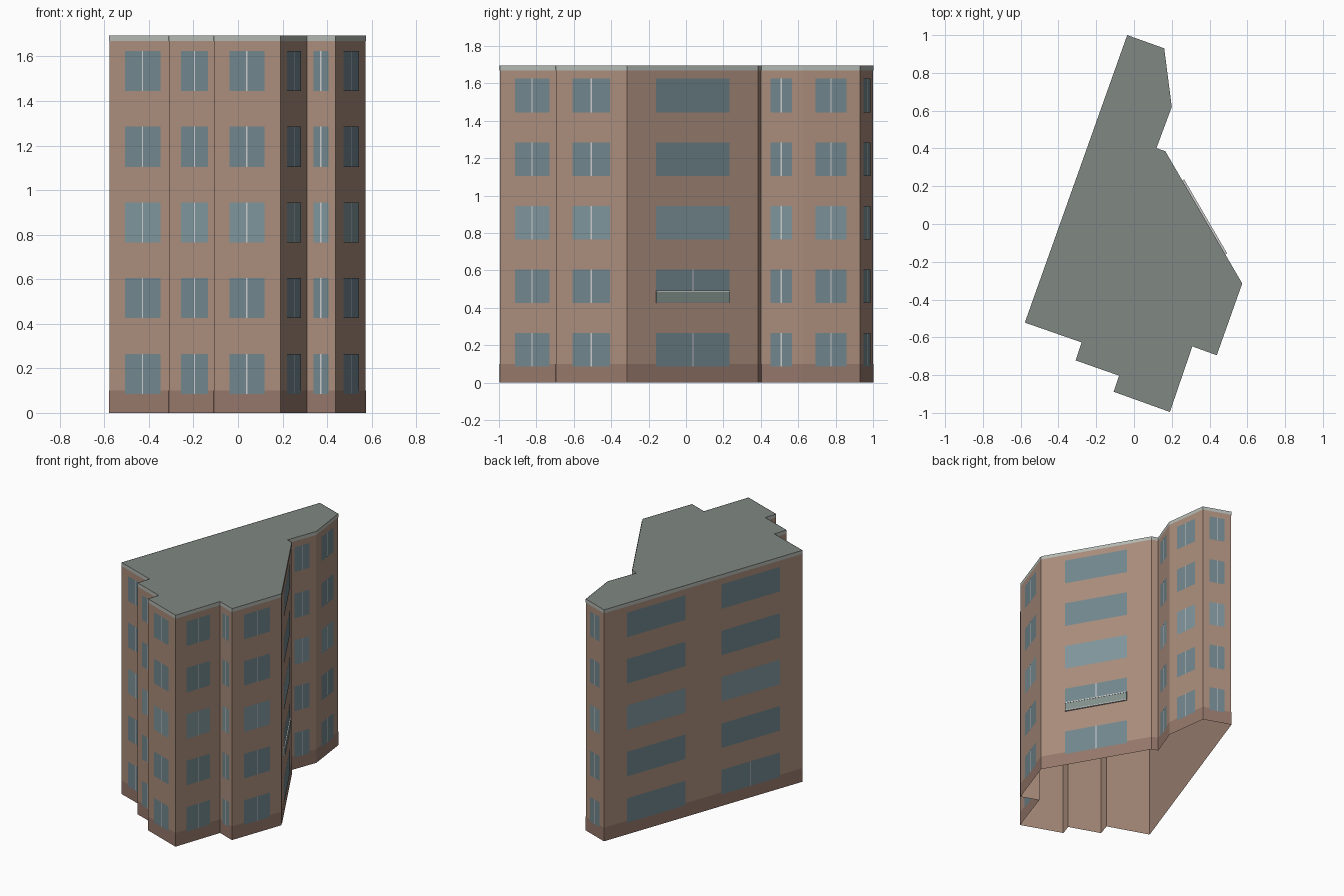
import bpy
from mathutils import Vector

if "Cube" in bpy.data.objects:
    bpy.data.objects.remove(bpy.data.objects["Cube"])

HEIGHT = 1.695
FLOORS, FLOOR_STEP, SILL, WIN_H = 5, 0.34, 0.085, 0.18

# Footprint, counterclockwise from the front left corner
PLAN = [(-0.578, -0.522), (-0.277, -0.627), (-0.309, -0.722), (-0.079, -0.803),
        (-0.108, -0.888), (0.19, -0.995), (0.309, -0.648), (0.438, -0.695),
        (0.573, -0.315), (0.166, 0.385), (0.119, 0.402), (0.2, 0.62),
        (0.16, 0.93), (-0.036, 1.0)]
P = [Vector((x, y, 0)) for x, y in PLAN]
N = len(P)


def material(name, rgb):
    m = bpy.data.materials.new(name)
    m.diffuse_color = (*rgb, 1)
    m.use_nodes = True
    m.node_tree.nodes["Principled BSDF"].inputs["Base Color"].default_value = m.diffuse_color
    return m


BRICK = material("brick", (0.40, 0.265, 0.20))
PLINTH = material("plinth", (0.30, 0.185, 0.145))
ROOF = material("roof", (0.215, 0.243, 0.225))
TRIM = material("trim", (0.45, 0.48, 0.45))
GLASS = material("glass", (0.165, 0.24, 0.27))
GLASS_LIGHT = material("light_glass", (0.21, 0.30, 0.33))
FRAME = material("frame", (0.55, 0.58, 0.56))
RAIL_PANEL = material("rail_panel", (0.22, 0.28, 0.26))


def make(name, verts, faces, mat):
    me = bpy.data.meshes.new(name)
    me.from_pydata(verts, [], faces)
    me.materials.append(mat)
    ob = bpy.data.objects.new(name, me)
    bpy.context.collection.objects.link(ob)
    return ob


class Sheet:
    """Collects flat panels and boxes laid against the walls."""
    def __init__(self):
        self.v, self.f = [], []

    def panel(self, wall, s0, s1, z0, z1, out):
        a, b = P[wall], P[(wall + 1) % N]
        d = (b - a).normalized()
        n = Vector((d.y, -d.x, 0)) * out
        i = len(self.v)
        self.v += [a + d * s + n + Vector((0, 0, z))
                   for s, z in ((s0, z0), (s1, z0), (s1, z1), (s0, z1))]
        self.f.append((i, i + 1, i + 2, i + 3))
        return i

    def box(self, wall, s0, s1, z0, z1, out):
        i = self.panel(wall, s0, s1, z0, z1, 0)
        self.f.pop()
        j = self.panel(wall, s0, s1, z0, z1, out)
        for k in range(4):
            m = (k + 1) % 4
            self.f.append((i + k, i + m, j + m, j + k))


def length(w):
    return (P[(w + 1) % N] - P[w]).length


# Wall shell, open underneath, and flat roof
ring = [(i, (i + 1) % N, (i + 1) % N + N, i + N) for i in range(N)]
top = [p + Vector((0, 0, HEIGHT)) for p in P]
make("walls", P + top, ring, BRICK)
make("roof", top, [tuple(range(N))], ROOF)

# Plinth and roof edge bands
plinth, edge = Sheet(), Sheet()
for w in range(N):
    plinth.panel(w, 0, length(w), 0, 0.1, 0.002)
    edge.panel(w, 0, length(w), HEIGHT - 0.025, HEIGHT, 0.002)
make("plinth", plinth.v, plinth.f, PLINTH)
make("roof_edge", edge.v, edge.f, TRIM)

# Windows: (centre, width) as fractions of the wall, skipping tiny returns
BALCONY_WALL, LONG_WALL = 8, 13
glass, light, bars = Sheet(), Sheet(), Sheet()
for w in range(N):
    L = length(w)
    if L < 0.13:
        continue
    bays = [(0.5, 0.53)]
    if w == BALCONY_WALL:
        bays = [(0.5, 0.56)]
    elif w == LONG_WALL:
        bays = [(0.262, 0.296), (0.738, 0.296)]
    for c, width in bays:
        for k in range(FLOORS):
            z = SILL + k * FLOOR_STEP
            sheet = light if k == 2 else glass
            sheet.panel(w, L * (c - width / 2), L * (c + width / 2), z, z + WIN_H, 0.003)
            wide_bar = (w == BALCONY_WALL and k < 2) or (w == LONG_WALL and k == 0 and c > 0.5)
            if w not in (BALCONY_WALL, LONG_WALL) or wide_bar:
                bars.panel(w, L * c - 0.003, L * c + 0.003, z, z + WIN_H, 0.005)
make("windows", glass.v, glass.f, GLASS)
make("middle_floor_windows", light.v, light.f, GLASS_LIGHT)
make("window_bars", bars.v, bars.f, FRAME)

# Shallow balcony railing on the second storey
L = length(BALCONY_WALL)
s0, s1 = L * 0.22, L * 0.78
panel, rails = Sheet(), Sheet()
panel.box(BALCONY_WALL, s0, s1, 0.43, 0.487, 0.009)
for z in (0.425, 0.485):
    rails.box(BALCONY_WALL, s0, s1, z, z + 0.007, 0.011)
make("balcony_panel", panel.v, panel.f, RAIL_PANEL)
make("balcony_rails", rails.v, rails.f, FRAME)
